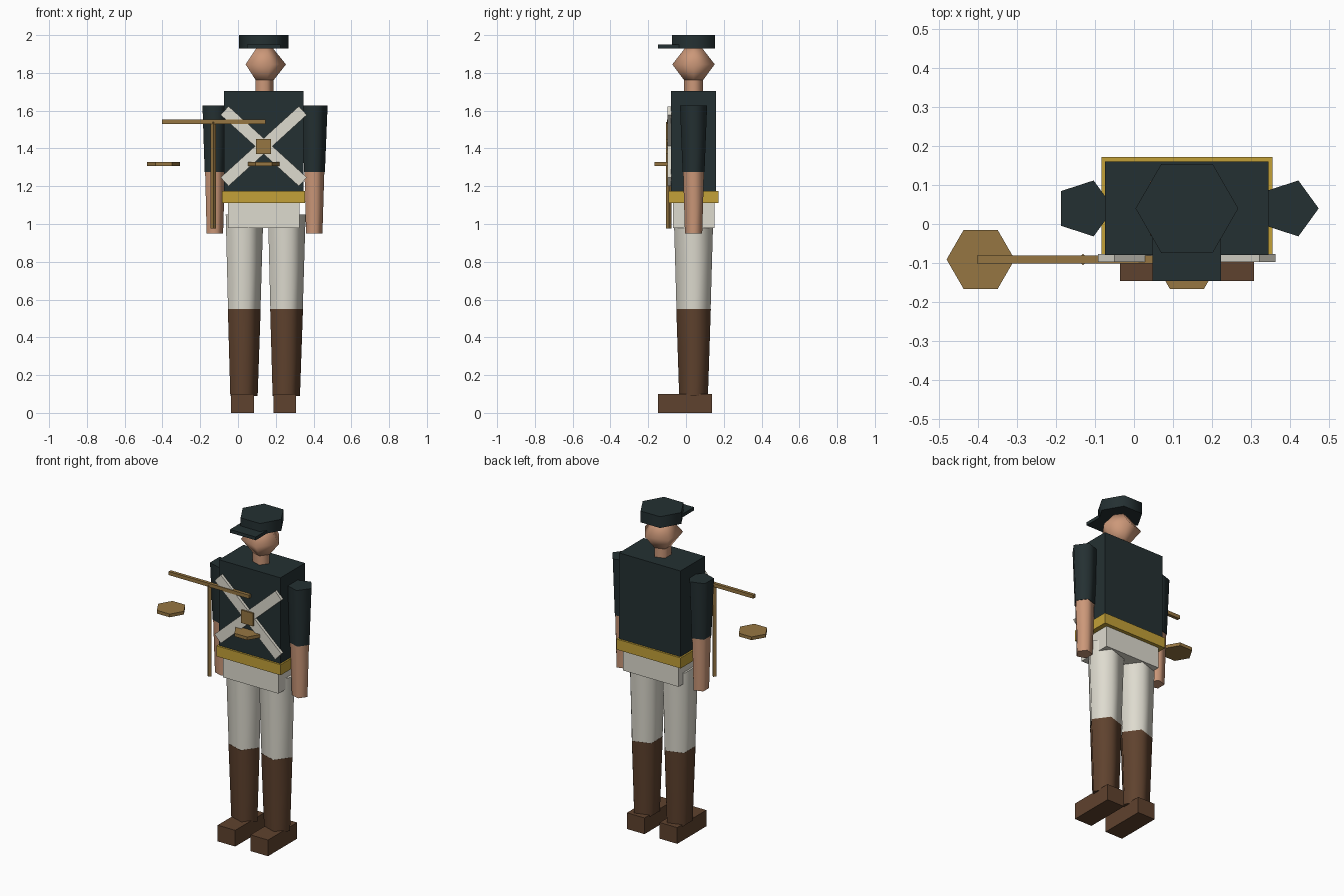
import bpy, bmesh
from math import cos, sin, pi, radians
from mathutils import Matrix, Vector

if "Cube" in bpy.data.objects:
    bpy.data.objects.remove(bpy.data.objects["Cube"], do_unlink=True)

CX, CY = 0.136, 0.04      # body axis
FRONT_Y = -0.091          # plane of the carried gear


def material(name, rgb):
    linear = [((c / 255 + 0.055) / 1.055) ** 2.4 for c in rgb] + [1.0]
    mat = bpy.data.materials.new(name)
    mat.use_nodes = True
    mat.diffuse_color = linear
    mat.node_tree.nodes["Principled BSDF"].inputs["Base Color"].default_value = linear
    return mat


COAT = material("dark green cloth", (36, 48, 50))
SKIN = material("skin", (204, 152, 121))
WHITE = material("off white cloth", (222, 219, 207))
LEATHER = material("brown leather", (95, 66, 46))
GOLD = material("gold sash", (195, 161, 56))
BRONZE = material("bronze wood", (150, 118, 66))


def finish(name, bm, mat):
    bmesh.ops.recalc_face_normals(bm, faces=bm.faces)
    mesh = bpy.data.meshes.new(name)
    bm.to_mesh(mesh)
    bm.free()
    mesh.materials.append(mat)
    obj = bpy.data.objects.new(name, mesh)
    bpy.context.collection.objects.link(obj)
    return obj


def box(name, mat, x, y, z, tilt=0):
    """Box from its (low, high) ranges, tilted about the y axis."""
    bm = bmesh.new()
    bmesh.ops.create_cube(bm, size=1)
    size = [hi - lo for lo, hi in (x, y, z)]
    mid = Vector([(hi + lo) / 2 for lo, hi in (x, y, z)])
    turn = Matrix.Rotation(tilt, 4, "Y")
    bm.transform(Matrix.Translation(mid) @ turn @ Matrix.Diagonal((*size, 1)))
    return finish(name, bm, mat)


def tube(name, mat, sides, x, y, rings, smooth=True):
    """Upright tapered solid through (z, radius) rings, first corner at +x."""
    bm = bmesh.new()
    loops = []
    for z, r in rings:
        if r == 0:
            loops.append([bm.verts.new((x, y, z))] * sides)
        else:
            loops.append([bm.verts.new((x + r * cos(2 * pi * i / sides),
                                        y + r * sin(2 * pi * i / sides), z))
                          for i in range(sides)])
    for low, high in zip(loops, loops[1:]):
        for i in range(sides):
            j = (i + 1) % sides
            corners = dict.fromkeys((low[i], low[j], high[j], high[i]))
            bm.faces.new(list(corners)).smooth = smooth
    for loop in (loops[0], loops[-1]):
        if loop[0] is not loop[1]:
            cap = bm.faces.new(loop)
            for edge in cap.edges:
                edge.smooth = False
    return finish(name, bm, mat)


def around(c, half):
    return (c - half, c + half)


# Trunk
box("torso", COAT, around(CX, 0.21), around(CY, 0.12), (1.17, 1.705))
box("sash", GOLD, around(CX, 0.22), around(CY, 0.132), (1.11, 1.175))
box("hips", WHITE, around(CX, 0.19), around(CY, 0.11), (0.98, 1.13))

# Head and cap
tube("neck", SKIN, 5, CX, CY, [(1.69, 0.052), (1.77, 0.052)])
tube("head", SKIN, 5, CX, CY, [(1.695, 0), (1.845, 0.118), (1.99, 0)])
tube("cap", COAT, 6, CX, CY, [(1.93, 0.132), (2.0, 0.132)])
box("cap_brim", COAT, around(CX, 0.088), (-0.147, -0.03), (1.93, 1.95))

# Limbs
for side, s in (("left", 1), ("right", -1)):
    arm_x, leg_x = CX + s * 0.263, CX + s * 0.112
    tube(side + "_sleeve", COAT, 5, arm_x, CY, [(1.275, 0.061), (1.628, 0.0755)])
    tube(side + "_forearm", SKIN, 5, arm_x, CY, [(0.95, 0.048), (1.275, 0.058)])
    tube(side + "_trouser_leg", WHITE, 5, leg_x, CY, [(0.55, 0.095), (1.05, 0.11)])
    tube(side + "_boot_shaft", LEATHER, 5, leg_x, CY, [(0.09, 0.08), (0.55, 0.096)])
    box(side + "_boot_foot", LEATHER, around(leg_x, 0.06), (-0.147, 0.137), (0, 0.1))
    # Crossed chest straps
    box(side + "_chest_strap", WHITE, around(CX, 0.28), (-0.097, -0.077),
        around(1.412, 0.031), -s * radians(42.3))

# Carried gear
box("chest_buckle", BRONZE, around(CX, 0.04), (-0.107, -0.078), around(1.41, 0.04))
box("cross_bar", BRONZE, (-0.403, 0.145), around(FRONT_Y, 0.01), (1.53, 1.552))
tube("hanging_rod", BRONZE, 4, -0.131, FRONT_Y, [(0.976, 0.0145), (1.54, 0.0145)], False)
for name, x in (("chest_disc", CX), ("outer_disc", -0.394)):
    tube(name, BRONZE, 6, x, FRONT_Y, [(1.308, 0.0875), (1.328, 0.0875)], False)
